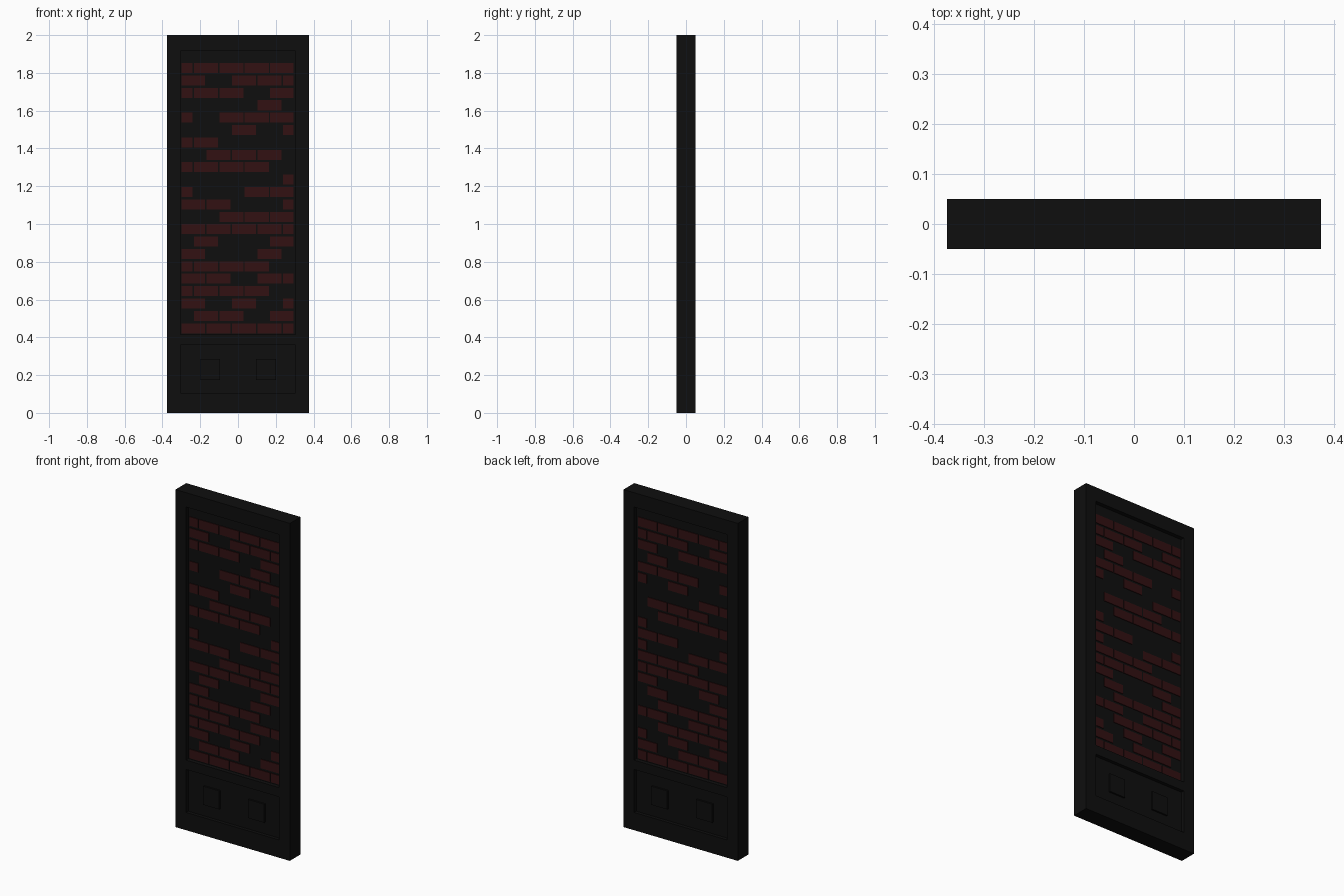
import bpy, bmesh

if "Cube" in bpy.data.objects:
    bpy.data.objects.remove(bpy.data.objects["Cube"])


def material(name, rgb):
    m = bpy.data.materials.new(name)
    m.diffuse_color = (*rgb, 1)
    m.use_nodes = True
    m.node_tree.nodes["Principled BSDF"].inputs["Base Color"].default_value = m.diffuse_color
    return m


BLACK = material("charcoal black", (0.0045, 0.0045, 0.0045))
RED = material("dark brick red", (0.032, 0.0055, 0.006))


def boxes(name, spans, mat):
    """One object from boxes given as (x0, x1, z0, z1, half depth)."""
    bm = bmesh.new()
    for x0, x1, z0, z1, d in spans:
        vs = bmesh.ops.create_cube(bm, size=1)["verts"]
        for v in vs:
            v.co.x = x1 if v.co.x > 0 else x0
            v.co.y = d if v.co.y > 0 else -d
            v.co.z = z1 if v.co.z > 0 else z0
    me = bpy.data.meshes.new(name)
    bm.to_mesh(me)
    bm.free()
    me.materials.append(mat)
    ob = bpy.data.objects.new(name, me)
    bpy.context.collection.objects.link(ob)
    return ob


# Outer frame: side stiles and rails
W, IN, D = 0.375, 0.305, 0.05
boxes("side_stiles", [(-W, -IN, 0, 2, D), (IN, W, 0, 2, D)], BLACK)
boxes("top_rail", [(-IN, IN, 1.915, 2, D)], BLACK)
boxes("middle_rail", [(-IN, IN, 0.36, 0.415, D)], BLACK)
boxes("bottom_rail", [(-IN, IN, 0, 0.105, D)], BLACK)

# Recessed panels
boxes("upper_panel", [(-IN, IN, 0.415, 1.915, 0.026)], BLACK)
boxes("lower_panel", [(-IN, IN, 0.105, 0.36, 0.03)], BLACK)
boxes("lower_raised_squares",
      [(-0.2, -0.095, 0.175, 0.285, 0.04), (0.095, 0.2, 0.175, 0.285, 0.04)], BLACK)

# Bricks, visible on both faces: top row first, 1 = brick, 0 = missing
ROWS = ("11111 10111 11101 00010 10111 00101 11000 01110 11110 00001 10011 "
        "11001 00111 11111 01001 10010 11110 11011 11110 10101 01101 11111").split()
LEFT, RIGHT, PITCH, GAP = -0.298, 0.295, 0.1345, 0.007
spans = []
for r, row in enumerate(ROWS):
    top = 1.852 - r * 0.0656
    first = -0.237 if r % 2 == 0 else -0.17
    for c, flag in enumerate(row):
        if flag == "1":
            x1 = min(first + c * PITCH - GAP / 2, RIGHT)
            x0 = max(first + (c - 1) * PITCH + GAP / 2, LEFT)
            spans.append((x0, x1, top - 0.053, top, 0.03))
boxes("bricks", spans, RED)
